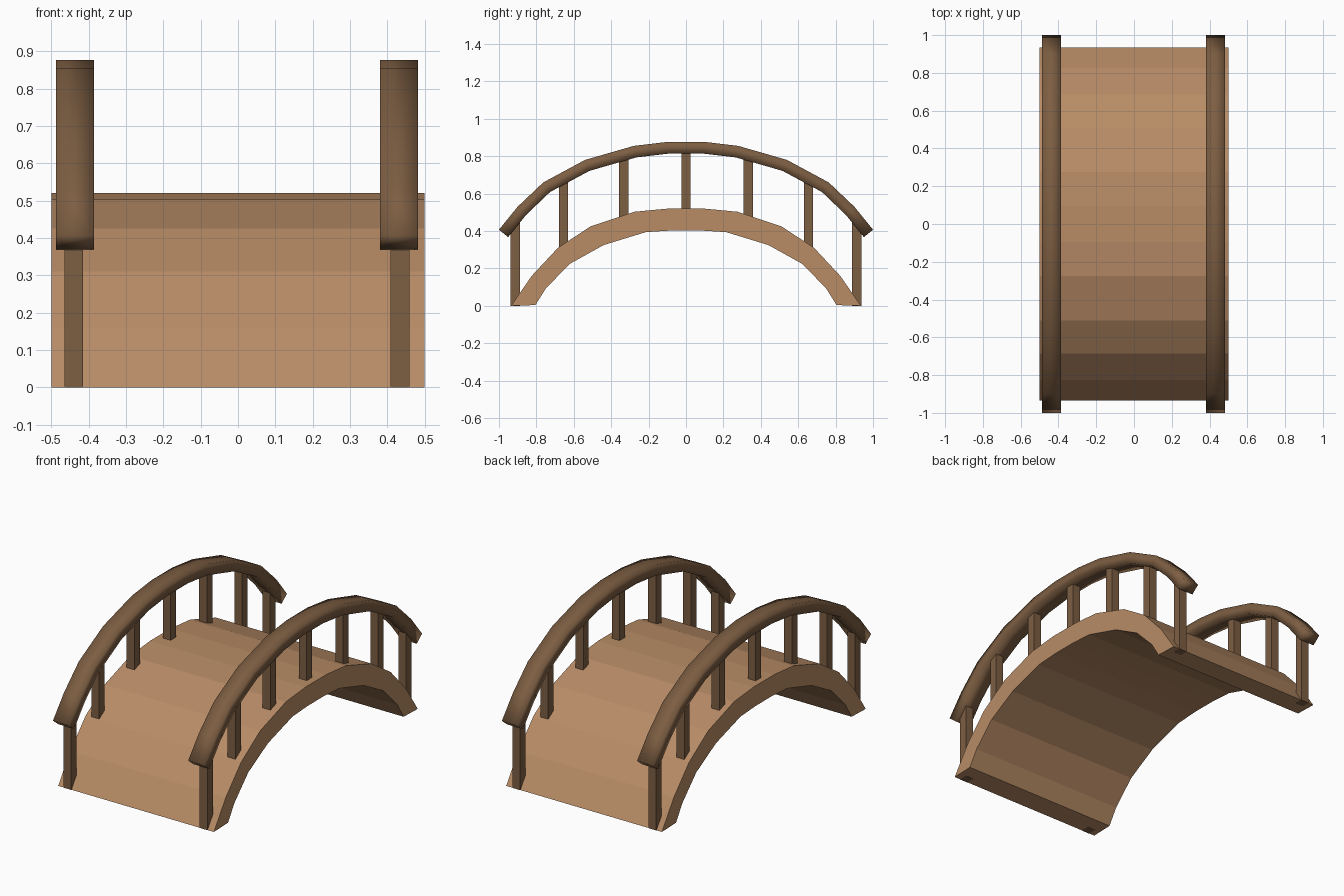
import bpy, bmesh
from mathutils import Vector

if "Cube" in bpy.data.objects:
    bpy.data.objects.remove(bpy.data.objects["Cube"])


def material(name, rgb):
    m = bpy.data.materials.new(name)
    m.diffuse_color = (*rgb, 1)
    m.use_nodes = True
    m.node_tree.nodes["Principled BSDF"].inputs["Base Color"].default_value = m.diffuse_color
    return m


LIGHT_WOOD = material("light wood", (0.479, 0.262, 0.133))
DARK_WOOD = material("dark wood", (0.205, 0.112, 0.055))


def both_sides(half):
    """Mirror a half profile (outside to centre) across y = 0."""
    return half + [(-y, z) for y, z in reversed(half)]


def strip(name, outer, inner, x0, x1, mat, smooth=False):
    """Arched bar between an outer and an inner profile, from x0 to x1."""
    bm = bmesh.new()
    rings = []
    for o, i in zip(outer, inner):
        pts = [(x0, *o), (x1, *o), (x1, *i), (x0, *i)]
        rings.append([bm.verts.new(p) for p in pts])
    for a, b in zip(rings, rings[1:]):
        for k in range(4):
            n = (k + 1) % 4
            bm.faces.new((a[k], a[n], b[n], b[k]))
    bm.faces.new(rings[0])
    bm.faces.new(rings[-1])
    bmesh.ops.recalc_face_normals(bm, faces=bm.faces)
    for f in bm.faces:
        f.smooth = smooth
    return finish(name, bm, mat)


def finish(name, bm, mat):
    mesh = bpy.data.meshes.new(name)
    bm.to_mesh(mesh)
    bm.free()
    mesh.materials.append(mat)
    ob = bpy.data.objects.new(name, mesh)
    bpy.context.collection.objects.link(ob)
    return ob


def height(profile, y):
    """Height of a profile at y (profile runs from +y to -y)."""
    for (ya, za), (yb, zb) in zip(profile, profile[1:]):
        if yb <= y <= ya:
            return za + (zb - za) * (ya - y) / (ya - yb)
    return 0


# Arched deck
deck_top = both_sides([(0.935, 0), (0.825, 0.16), (0.685, 0.31), (0.51, 0.425),
                       (0.275, 0.503), (0.095, 0.52)])
deck_under = both_sides([(0.805, 0.004), (0.748, 0.095), (0.62, 0.225), (0.44, 0.325),
                         (0.215, 0.394), (0.075, 0.403)])
strip("deck", deck_top, deck_under, -0.5, 0.5, LIGHT_WOOD)

# Handrail profile: the lower line is the upper one offset inwards
rail_top = both_sides([(1.0, 0.407), (0.9, 0.53), (0.763, 0.66), (0.54, 0.78),
                       (0.28, 0.855), (0.095, 0.877)])
rail_under = []
for k, p in enumerate(rail_top):
    a = Vector(rail_top[max(k - 1, 0)])
    b = Vector(rail_top[min(k + 1, len(rail_top) - 1)])
    t = (b - a).normalized()
    rail_under.append((p[0] - t.y * 0.063, p[1] + t.x * 0.063))

for side, x in (("left", -0.437), ("right", 0.431)):
    strip(side + "_handrail", rail_top, rail_under, x - 0.051, x + 0.051, DARK_WOOD, True)

    # Square posts from the deck up into the handrail
    for n, y in enumerate((-0.912, -0.655, -0.333, 0, 0.333, 0.655, 0.912)):
        z0 = 0 if abs(y) > 0.9 else height(deck_top, abs(y) + 0.025) - 0.02
        z1 = height(rail_top, y) - 0.045
        bm = bmesh.new()
        bmesh.ops.create_cube(bm, size=1)
        bmesh.ops.scale(bm, vec=(0.05, 0.05, z1 - z0), verts=bm.verts)
        bmesh.ops.translate(bm, vec=(x - 0.003 if x < 0 else x + 0.003, y, (z0 + z1) / 2),
                            verts=bm.verts)
        finish(f"{side}_post_{n + 1}", bm, DARK_WOOD)
